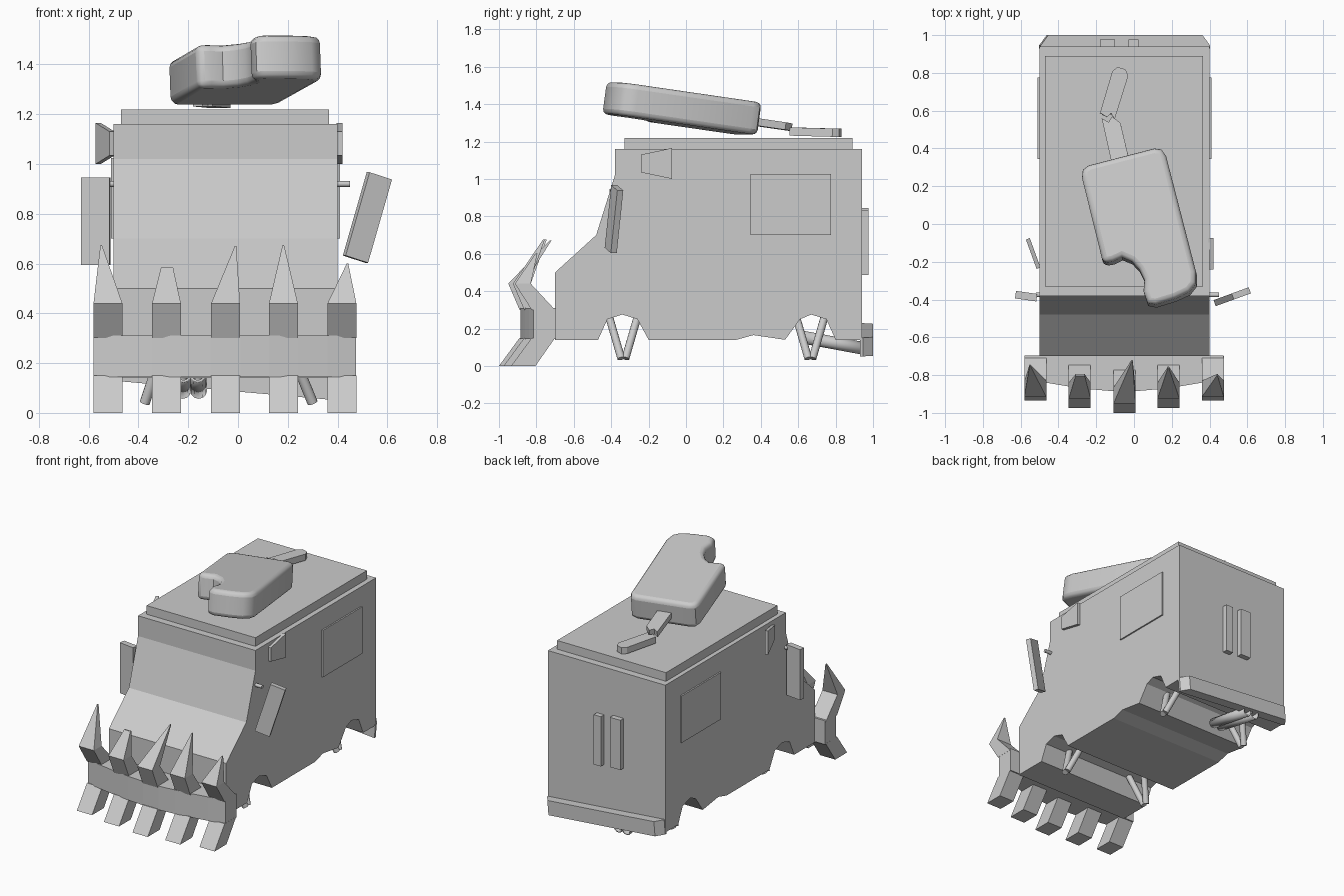
import bpy, bmesh
from math import radians
from mathutils import Matrix, Vector

if "Cube" in bpy.data.objects:
    bpy.data.objects.remove(bpy.data.objects["Cube"])


def loft(name, sections, matrix=None):
    """Closed solid through equal-length rings of 3D points."""
    bm = bmesh.new()
    rings = [[bm.verts.new(p) for p in s] for s in sections]
    n = len(rings[0])
    for a, b in zip(rings, rings[1:]):
        for i in range(n):
            j = (i + 1) % n
            bm.faces.new((a[i], a[j], b[j], b[i]))
    bm.faces.new(rings[0][::-1])
    bm.faces.new(rings[-1])
    if matrix:
        bm.transform(matrix)
    bmesh.ops.recalc_face_normals(bm, faces=bm.faces)
    mesh = bpy.data.meshes.new(name)
    bm.to_mesh(mesh)
    bm.free()
    ob = bpy.data.objects.new(name, mesh)
    bpy.context.collection.objects.link(ob)
    return ob


def side_prism(name, profile, x0, x1, m=None):
    return loft(name, [[(x, y, z) for y, z in profile] for x in (x0, x1)], m)


def plan_prism(name, outline, z0, z1, m=None):
    return loft(name, [[(x, y, z) for x, y in outline] for z in (z0, z1)], m)


def box(name, x0, x1, y0, y1, z0, z1, m=None):
    return plan_prism(name, [(x0, y0), (x1, y0), (x1, y1), (x0, y1)], z0, z1, m)


def smooth(ob, angle=35):
    bpy.ops.object.select_all(action='DESELECT')
    ob.select_set(True)
    bpy.context.view_layer.objects.active = ob
    bpy.ops.object.shade_smooth_by_angle(angle=radians(angle))


def rod(name, a, b, r, caps=True):
    a, b = Vector(a), Vector(b)
    d = b - a
    m = Matrix.Translation((a + b) / 2) @ d.to_track_quat('Z', 'Y').to_matrix().to_4x4()
    bm = bmesh.new()
    bmesh.ops.create_cone(bm, cap_ends=caps, segments=12, radius1=r, radius2=r,
                          depth=d.length, matrix=m)
    mesh = bpy.data.meshes.new(name)
    bm.to_mesh(mesh)
    bm.free()
    ob = bpy.data.objects.new(name, mesh)
    bpy.context.collection.objects.link(ob)
    smooth(ob)
    return ob


def place(loc, rz=0, rx=0, ry=0):
    return (Matrix.Translation(loc) @ Matrix.Rotation(radians(rz), 4, 'Z')
            @ Matrix.Rotation(radians(rx), 4, 'X') @ Matrix.Rotation(radians(ry), 4, 'Y'))


# Van body with wheel arches, and the roof slab
side_prism("van_body", [
    (-0.70, 0.14), (-0.70, 0.50), (-0.48, 0.70), (-0.38, 1.02), (-0.38, 1.16),
    (0.94, 1.16), (0.94, 0.14), (0.80, 0.14), (0.75, 0.25), (0.67, 0.275),
    (0.61, 0.25), (0.53, 0.14), (0.36, 0.165), (0.27, 0.14), (-0.20, 0.14),
    (-0.26, 0.25), (-0.34, 0.275), (-0.42, 0.25), (-0.47, 0.14)], -0.5, 0.4)
box("roof_slab", -0.47, 0.365, -0.33, 0.89, 1.155, 1.22)

# Side hatches and rear door bars
for s, x in (("right", 0.4), ("left", -0.5)):
    box(s + "_hatch", x - 0.01, x + 0.01, 0.345, 0.775, 0.70, 1.025)
for x0, x1, z0 in ((-0.18, -0.10, 0.50), (-0.03, 0.025, 0.485)):
    box("rear_bar", x0, x1, 0.93, 0.976, z0, z0 + 0.345)

# Front bumper, bowed in plan
centres = [-0.5225, -0.2875, -0.05, 0.1825, 0.4175]
fronts = [-0.825, -0.865, -0.89, -0.865, -0.825]
plan_prism("front_bumper",
           [(-0.58, -0.815), (-0.465, -0.84), (-0.345, -0.86), (-0.23, -0.875),
            (-0.11, -0.885), (0.01, -0.885), (0.125, -0.875), (0.24, -0.86),
            (0.36, -0.84), (0.475, -0.815), (0.475, -0.695), (-0.58, -0.695)],
           0.145, 0.31)

# Bumper spikes above and teeth below
tips = [(-0.55, -0.75, 0.675), (-0.285, -0.80, 0.585), (-0.01, -0.725, 0.67),
        (0.182, -0.76, 0.675), (0.44, -0.80, 0.60)]


def ring(x, w, y0, y1, z):
    return [(x - w, y0, z), (x + w, y0, z), (x + w, y1, z), (x - w, y1, z)]


for i, (x, f, tip) in enumerate(zip(centres, fronts, tips)):
    tw = 0.024 if i == 1 else 0.003
    reach = min(f - 0.06, -0.915)
    loft("bumper_spike", [
        ring(x, 0.058, f, f + 0.125, 0.30),
        ring(x, 0.058, reach, reach + 0.085, 0.44),
        ring(tip[0], tw, tip[1] - 0.005, tip[1] + 0.005, tip[2])])
    loft("bumper_tooth", [
        ring(x, 0.058, f, f + 0.125, 0.15),
        ring(x, 0.058, f - 0.11, f + 0.02, 0.0)])

# Crooked rear bumper
plan_prism("rear_bumper", [(-0.45, 0.93), (0.45, 0.93), (0.45, 0.945),
                           (0.41, 1.0), (-0.41, 1.0), (-0.45, 0.945)],
           -0.05, 0.05, place((-0.05, 0, 0.14), ry=5))

# Bare V-shaped suspension struts
for y in (-0.335, 0.665):
    for tip_x, top_x in ((-0.375, -0.30), (0.30, 0.21)):
        for dy in (-0.075, 0.075):
            rod("suspension_strut", (top_x, y + dy, 0.26),
                (tip_x, y + dy * 0.15, 0.04), 0.021)

# Twin hollow exhaust pipes
for x in (-0.222, -0.158):
    pipe = rod("exhaust_pipe", (-0.19 + (x + 0.19) * 0.9, 0.62, 0.155),
               (x, 0.97, 0.09), 0.034, caps=False)
    mod = pipe.modifiers.new("wall", 'SOLIDIFY')
    mod.thickness = 0.01

# Wing mirrors and their stubs
box("right_mirror", -0.05, 0.05, -0.017, 0.017, -0.175, 0.175,
    place((0.52, -0.385, 0.785), rz=20, ry=17))
box("left_mirror", -0.057, 0.057, -0.02, 0.02, -0.175, 0.175,
    place((-0.571, -0.382, 0.77), rz=-8))
rod("right_mirror_stub", (0.38, -0.375, 0.92), (0.45, -0.375, 0.92), 0.012)
rod("left_mirror_stub", (-0.48, -0.375, 0.92), (-0.52, -0.375, 0.92), 0.012)

# Flared side flaps, the left one swung outward
flap = [(0, 0.035), (0.165, 0.0), (0.165, 0.165), (0, 0.13)]
side_prism("right_flap", flap, -0.005, 0.02, place((0.40, -0.24, 1.0)))
side_prism("left_flap", flap, -0.022, 0.0, place((-0.495, -0.23, 1.0), rz=20))

# Bitten ice lolly on the roof
lolly_at = place((-0.06, 0.33, 1.235), rz=14.5, rx=-8)
lolly = plan_prism("bitten_lolly", [
    (-0.235, -0.52), (-0.18, -0.525), (-0.13, -0.515), (-0.085, -0.55),
    (-0.058, -0.60), (-0.045, -0.66), (-0.065, -0.72), (-0.06, -0.785),
    (-0.02, -0.805), (0.09, -0.80), (0.17, -0.785), (0.215, -0.75), (0.23, -0.69),
    (0.23, -0.05), (0.215, -0.01), (0.18, 0.005),
    (-0.18, 0.005), (-0.215, -0.01), (-0.23, -0.05)], 0.0, 0.175, lolly_at)
bev = lolly.modifiers.new("round", 'BEVEL')
bev.width, bev.segments, bev.limit_method = 0.028, 3, 'ANGLE'
bev.angle_limit = radians(60)
smooth(lolly, 40)

# Snapped lolly stick: stub in the lolly, broken half on the roof
plan_prism("stick_stub", [(-0.06, -0.05), (0.035, -0.05), (0.04, 0.19), (0.005, 0.235),
                          (-0.02, 0.21), (-0.05, 0.24)], 0.055, 0.095, lolly_at)
plan_prism("stick_half", [(-0.042, -0.12), (0.0, -0.13), (0.015, -0.105), (0.042, -0.13),
                          (0.044, 0.11), (0.02, 0.14), (-0.025, 0.14), (-0.044, 0.11)],
           -0.022, 0.022, place((-0.105, 0.69, 1.25), rz=-17, rx=-1.5))
